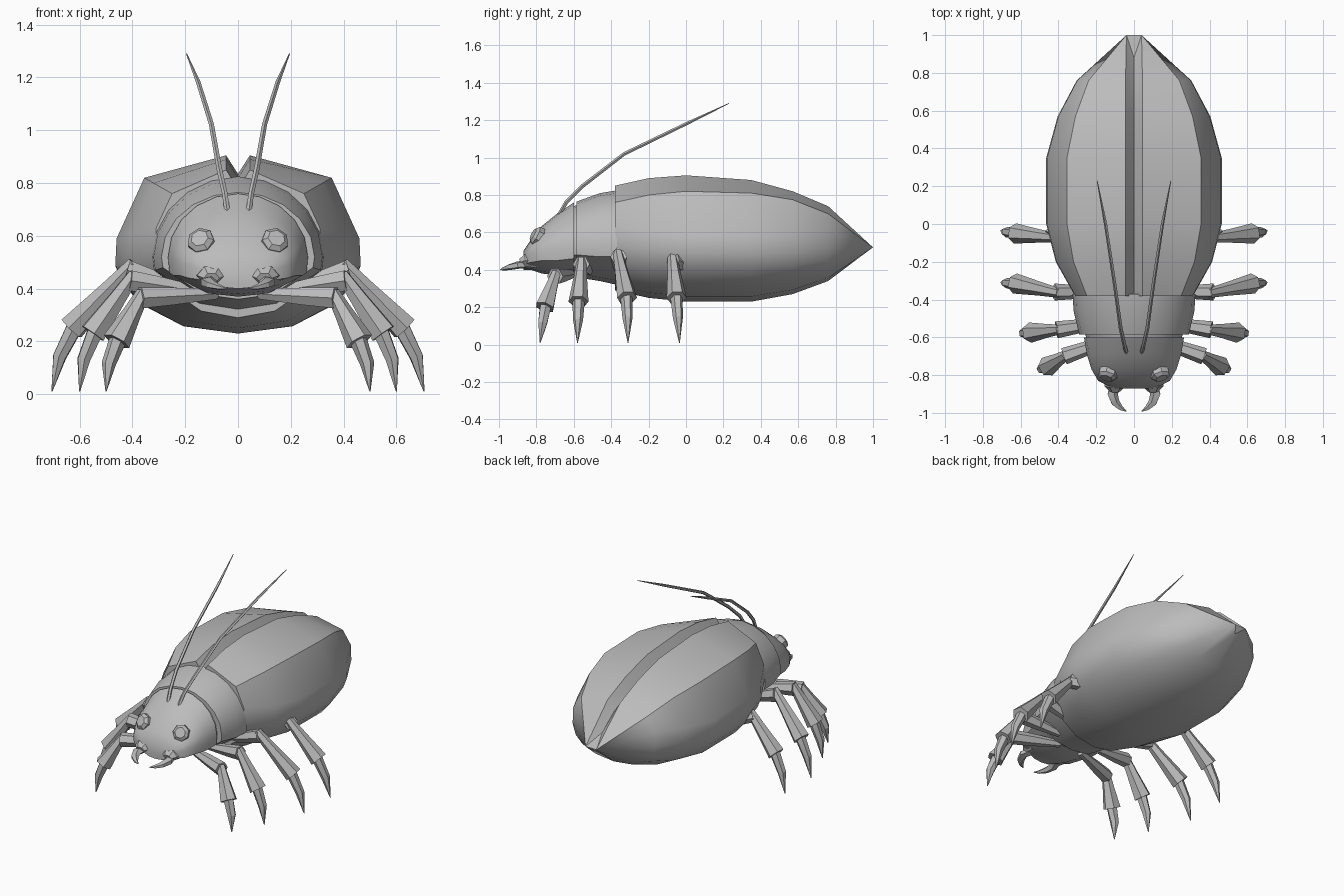
import bpy, bmesh, math
from mathutils import Vector

if "Cube" in bpy.data.objects:
    bpy.data.objects.remove(bpy.data.objects["Cube"])

grey = bpy.data.materials.new("shell grey")
grey.use_nodes = True
grey.diffuse_color = (0.5, 0.5, 0.5, 1)
grey.node_tree.nodes["Principled BSDF"].inputs["Base Color"].default_value = (0.5, 0.5, 0.5, 1)


def loft(name, rings, closed=True, mirror=False, angle=30):
    """Skin a list of equal rings, cap the ends and shade by angle."""
    bm = bmesh.new()
    vs = [[bm.verts.new(p) for p in ring] for ring in rings]
    n = len(vs[0])
    for a, b in zip(vs, vs[1:]):
        for i in range(n if closed else n - 1):
            j = (i + 1) % n
            bm.faces.new((a[i], a[j], b[j], b[i]))
    bm.faces.new(vs[0])
    bm.faces.new(vs[-1])
    bmesh.ops.remove_doubles(bm, verts=bm.verts, dist=0.0005)
    bmesh.ops.recalc_face_normals(bm, faces=bm.faces)
    mesh = bpy.data.meshes.new(name)
    bm.to_mesh(mesh)
    bm.free()
    ob = bpy.data.objects.new(name, mesh)
    bpy.context.collection.objects.link(ob)
    mesh.materials.append(grey)
    bpy.ops.object.select_all(action='DESELECT')
    ob.select_set(True)
    bpy.context.view_layer.objects.active = ob
    bpy.ops.object.shade_smooth_by_angle(angle=math.radians(angle))
    if mirror:
        ob.modifiers.new("Mirror", 'MIRROR').use_mirror_merge = False
    return ob


def full(half):
    """Half ring from top centre to bottom centre, completed on the other side."""
    return half + [(-x, y, z) for x, y, z in half[-2:0:-1]]


def tube(name, path, radii, sides=6, angle=30, flat=1.0):
    """Tapered tube along a path, mirrored to the other side."""
    pts = [Vector(p) for p in path]
    rings = []
    for i, p in enumerate(pts):
        d = (pts[min(i + 1, len(pts) - 1)] - pts[max(i - 1, 0)]).normalized()
        u = d.cross(Vector((0, 0, 1))).normalized()
        v = u.cross(d)
        turn = [2 * math.pi * k / sides for k in range(sides)]
        rings.append([p + radii[i] * (u * math.cos(t) + v * math.sin(t) * flat) for t in turn])
    return loft(name, rings, mirror=True, angle=angle)


def dome_ring(y, w, top, side, rim, bottom):
    """Arched back over a short side wall and a shallow belly."""
    half = [(w * math.sin(t), y, side + (top - side) * math.cos(t))
            for t in (math.pi / 2 * k / 5 for k in range(6))]
    half += [(w * .98, y, rim), (w * .8, y, rim - .3 * (rim - bottom)),
             (w * .45, y, bottom + .15 * (rim - bottom)), (0, y, bottom)]
    return full(half)


# Wing cases and belly: y, width, crest, shoulder x, shoulder z, rim, belly
stations = [
    (-.38, .31, .85, .25, .76, .50, .29),
    (-.20, .41, .89, .32, .80, .475, .25),
    (.00, .46, .905, .355, .82, .46, .23),
    (.35, .46, .88, .355, .81, .455, .23),
    (.57, .40, .82, .31, .775, .465, .27),
    (.76, .30, .74, .24, .70, .485, .34),
]
rings = []
for y, w, crest, sx, sz, rim, low in stations:
    drop = rim - .04
    rings.append(full([
        (0, y, crest - .07), (.045, y, crest), (sx, y, sz),
        (w, y, rim + .13), (w * 1.01, y, rim + .03), (w * .94, y, drop),
        (w * .8, y, drop - .4 * (drop - low)), (w * .45, y, low + .15 * (drop - low)),
        (0, y, low)]))
tip = (.04, 1.0, .52)
rings.append(full([(0, .88, .58)] + [tip] * 7 + [(0, .95, .49)]))
loft("wing_cases_and_belly", rings)

# Thorax plates and head
loft("thorax", [dome_ring(*s) for s in (
    (-.37, .325, .825, .52, .47, .32), (-.46, .32, .81, .52, .47, .34),
    (-.585, .29, .765, .52, .48, .36))])
loft("neck", [dome_ring(*s) for s in (
    (-.57, .26, .75, .52, .48, .37), (-.62, .25, .735, .52, .48, .37))])
loft("head", [dome_ring(*s) for s in (
    (-.60, .265, .76, .52, .46, .37), (-.69, .25, .70, .51, .45, .37),
    (-.77, .225, .635, .50, .45, .38), (-.83, .19, .56, .49, .44, .40),
    (-.87, .11, .50, .46, .43, .40))], angle=40)

# Eyes: faceted discs with a narrower raised face
tube("eyes", [(.125, -.74, .55), (.142, -.805, .585), (.146, -.818, .592)],
     [.052, .052, .034], 7, 20)

# Mouthparts and mandibles
tube("mouth_lobes", [(.10, -.80, .45), (.10, -.86, .45), (.10, -.885, .44)],
     [.065, .055, .03], 6, 20, .7)
tube("mandibles", [(.10, -.85, .43), (.115, -.90, .425), (.10, -.945, .415),
                   (.07, -.975, .405), (.04, -.992, .40)],
     [.03, .03, .024, .014, .002], 5, 30, .7)

# Antennae
tube("antennae", [(.04, -.68, .69), (.05, -.64, .76), (.07, -.55, .85), (.10, -.33, 1.02),
                  (.15, 0, 1.18), (.195, .23, 1.29)],
     [.011, .011, .011, .010, .009, .002], 5, 60)

# Legs: hip, knee, ankle and toe of each pair
legs = {
    "first": ((.08, -.60, .38), (.37, -.70, .365), (.46, -.755, .20), (.50, -.78, .01)),
    "second": ((.15, -.52, .39), (.41, -.56, .43), (.55, -.575, .23), (.60, -.58, .01)),
    "third": ((.18, -.36, .39), (.42, -.36, .47), (.63, -.315, .25), (.705, -.31, .01)),
    "fourth": ((.24, .10, .38), (.44, -.07, .45), (.63, -.05, .25), (.705, -.035, .01)),
}
for name, joints in legs.items():
    hip, knee, ankle, toe = (Vector(j) for j in joints)
    tube(name + "_thighs", [hip, hip.lerp(knee, .6), knee], [.022, .038, .045], 6, 20)
    tube(name + "_shins", [knee - (ankle - knee) * .12, knee.lerp(ankle, .35), ankle],
         [.026, .036, .054], 6, 20)
    bend = ankle.lerp(toe, .45) + Vector((.012, 0, 0))
    tube(name + "_claws", [ankle.lerp(knee, .1), bend, toe], [.034, .027, .002], 6, 20)
